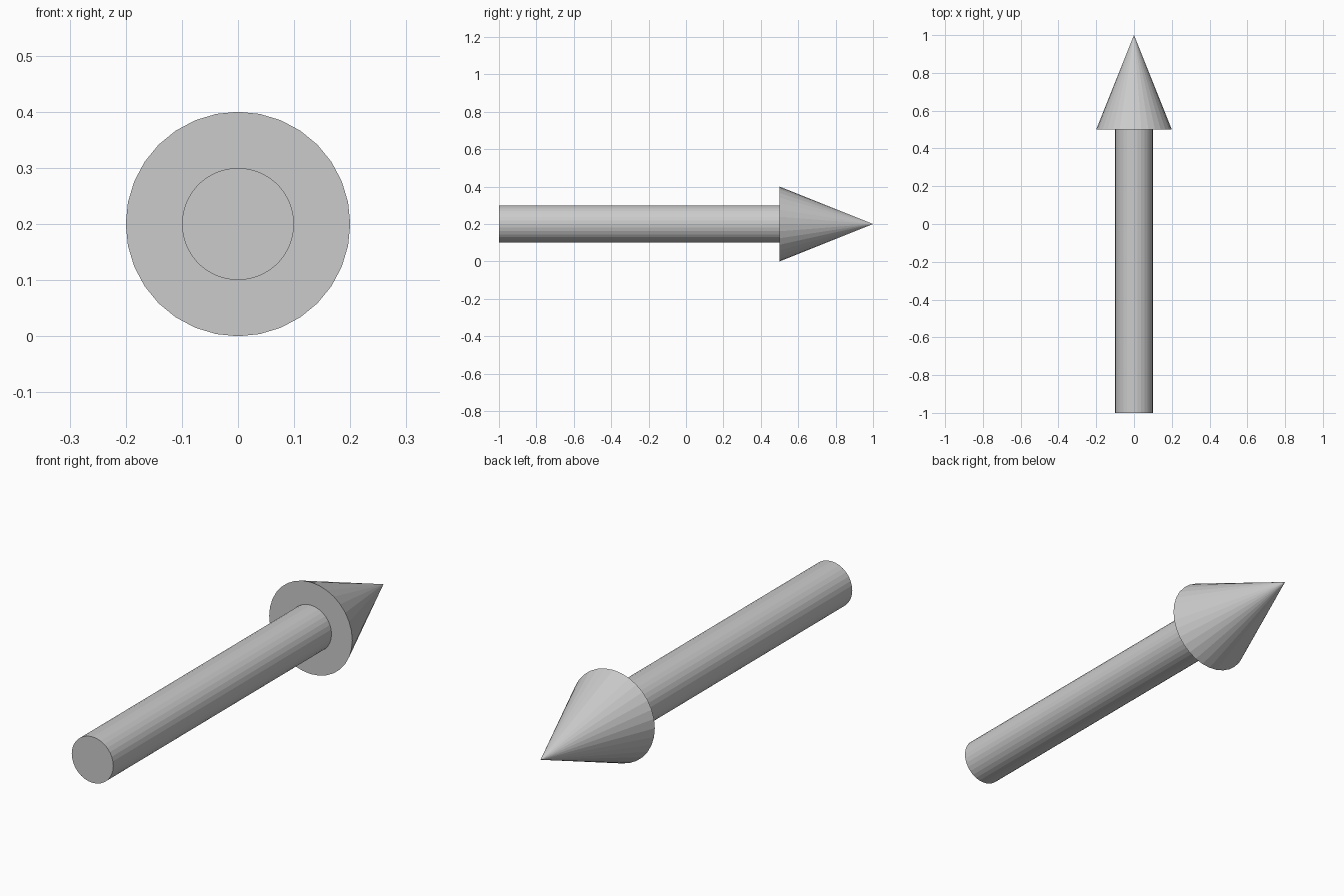
import bpy
import math

if "Cube" in bpy.data.objects:
    bpy.data.objects.remove(bpy.data.objects["Cube"])

SIDES = 32
AXIS_Z = 0.2  # height of the arrow's centre line


def tapered(name, y0, y1, r0, r1):
    """Round part running along +y from y0 (radius r0) to y1 (radius r1)."""
    bpy.ops.mesh.primitive_cone_add(
        vertices=SIDES, radius1=r0, radius2=r1, depth=y1 - y0,
        location=(0, (y0 + y1) / 2, AXIS_Z), rotation=(-math.pi / 2, 0, 0))
    obj = bpy.context.object
    obj.name = name
    bpy.ops.object.transform_apply(location=False, rotation=True, scale=True)
    return obj


# Straight shaft
tapered("arrow_shaft", -1.0, 0.5, 0.1, 0.1)

# Pointed head
tapered("arrow_head", 0.5, 1.0, 0.2, 0.0)
